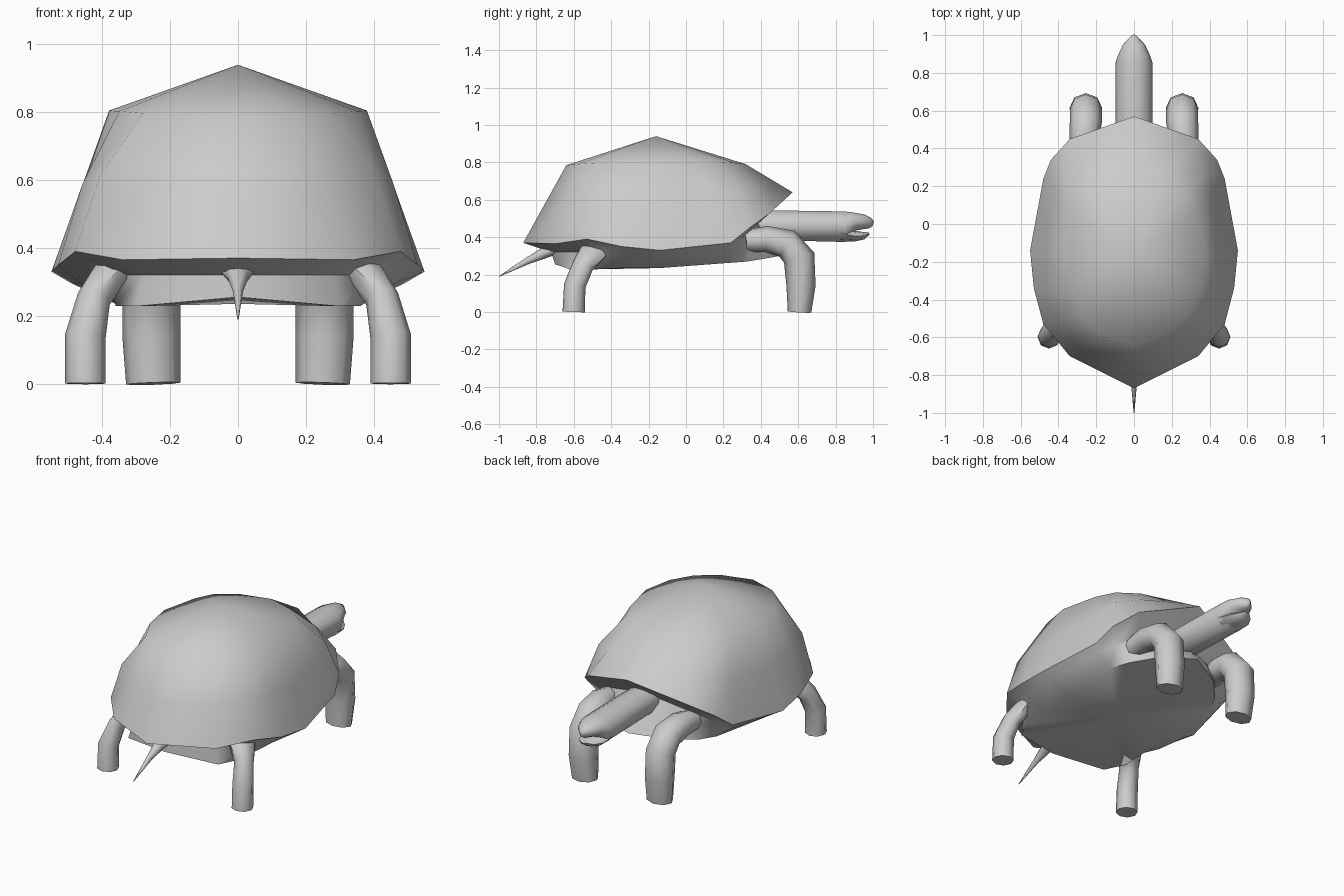
import bpy, bmesh, math
from mathutils import Vector

if "Cube" in bpy.data.objects:
    bpy.data.objects.remove(bpy.data.objects["Cube"])

grey = bpy.data.materials.new("plain grey")
grey.diffuse_color = (0.6, 0.6, 0.6, 1)
grey.use_nodes = True
grey.node_tree.nodes["Principled BSDF"].inputs["Base Color"].default_value = grey.diffuse_color


def finish(name, bm, angle=60, mirror=False):
    bmesh.ops.recalc_face_normals(bm, faces=bm.faces)
    me = bpy.data.meshes.new(name)
    bm.to_mesh(me)
    bm.free()
    me.materials.append(grey)
    ob = bpy.data.objects.new(name, me)
    bpy.context.collection.objects.link(ob)
    bpy.ops.object.select_all(action='DESELECT')
    ob.select_set(True)
    bpy.context.view_layer.objects.active = ob
    bpy.ops.object.shade_smooth_by_angle(angle=math.radians(angle))
    if mirror:
        ob.modifiers.new("mirror", 'MIRROR')
    return ob


def skin(bm, rings):
    """Join equal-length closed rings with quads."""
    for a, b in zip(rings, rings[1:]):
        n = len(a)
        for i in range(n):
            j = (i + 1) % n
            bm.faces.new((a[i], a[j], b[j], b[i]))


def tube(name, path, ref=(1, 0, 0), sides=8, mirror=False):
    """Tapered tube; each path point is x, y, z, radius along ref, other radius."""
    bm = bmesh.new()
    pts = [Vector(p[:3]) for p in path]
    rings = []
    for i, p in enumerate(path):
        t = (pts[min(i + 1, len(pts) - 1)] - pts[max(i - 1, 0)]).normalized()
        if i == len(pts) - 1:
            t = (pts[i] - pts[i - 1]).normalized()
        r = Vector(ref)
        s = (r - t * r.dot(t)).normalized()
        u = t.cross(s)
        rings.append([bm.verts.new(pts[i] + s * p[3] * math.cos(a) + u * p[4] * math.sin(a))
                      for a in (2 * math.pi * k / sides for k in range(sides))])
    skin(bm, rings)
    bm.faces.new(rings[0])
    bm.faces.new(rings[-1])
    return finish(name, bm, 55, mirror)


# Shell and belly: half outlines from head end to tail end, mirrored into rings
crown = [(0, .32, .79), (.17, .26, .797), (.28, .17, .803), (.33, .06, .805), (.38, -.16, .805),
         (.35, -.34, .803), (.28, -.48, .797), (.17, -.58, .79), (0, -.64, .785)]
rim = [(0, .57, .64), (.34, .45, .53), (.44, .34, .45), (.48, .24, .37), (.55, -.14, .33),
       (.53, -.34, .35), (.48, -.53, .39), (.34, -.70, .365), (0, -.87, .37)]
recess = [(0, .40, .50), (.27, .35, .44), (.37, .28, .38), (.45, .22, .33), (.49, -.14, .295),
          (.47, -.34, .30), (.39, -.48, .32), (.28, -.60, .32), (0, -.72, .32)]
belly = [(0, .55, .31), (.20, .45, .29), (.31, .33, .27), (.36, .22, .262), (.36, -.14, .235),
         (.36, -.34, .235), (.36, -.50, .228), (.30, -.62, .228), (0, -.70, .255)]
bulge = [0, .5, 1, .6, 0, .6, 1, .5, 0]
shoulder = []
for c, r, b in zip(crown, rim, bulge):
    m = (Vector(c) + Vector(r)) / 2
    k = 1 + .07 * b
    shoulder.append((m.x * k, (m.y + .15) * k - .15, m.z + .02 * b))

bm = bmesh.new()
rings = []
for half in (crown, shoulder, rim, recess, belly):
    full = list(half) + [(-x, y, z) for x, y, z in half[-2:0:-1]]
    rings.append([bm.verts.new(p) for p in full])
skin(bm, rings)
for ring, tip in ((rings[0], (0, -.16, .94)), (rings[-1], (0, -.14, .235))):
    v = bm.verts.new(tip)
    for i in range(len(ring)):
        bm.faces.new((ring[i], ring[(i + 1) % len(ring)], v))
finish("shell_and_belly", bm)

# Neck with upper head, and lower jaw leaving an open mouth
tube("neck_and_head", [(0, .30, .462, .095, .083), (0, .50, .463, .098, .084),
                       (0, .85, .456, .099, .086), (0, .90, .485, .082, .052),
                       (0, .95, .482, .058, .042), (0, .985, .475, .026, .03),
                       (0, 1.0, .47, .006, .014)], sides=10)
tube("lower_jaw", [(0, .83, .42, .088, .045), (0, .90, .406, .078, .03),
                   (0, .95, .408, .05, .02), (0, .98, .42, .016, .006)])

# Front legs, bent at the elbow
tube("front_legs", [(.27, .32, .38, .06, .06), (.265, .43, .39, .078, .07),
                    (.255, .54, .365, .085, .08), (.255, .605, .29, .085, .085),
                    (.255, .615, .14, .086, .078), (.25, .607, 0, .08, .063)], mirror=True)

# Hind legs, flared where they meet the body
tube("hind_legs", [(.30, -.44, .33, .10, .06), (.38, -.50, .32, .08, .055),
                   (.425, -.55, .25, .058, .05), (.45, -.595, .14, .058, .06),
                   (.45, -.60, 0, .06, .06)], ref=(0, 1, 0), mirror=True)

# Tail, tapering to a point
tube("tail", [(0, -.68, .345, .065, .03), (0, -.76, .315, .032, .03),
              (0, -.85, .272, .015, .018), (0, -1.0, .19, .002, .002)])
